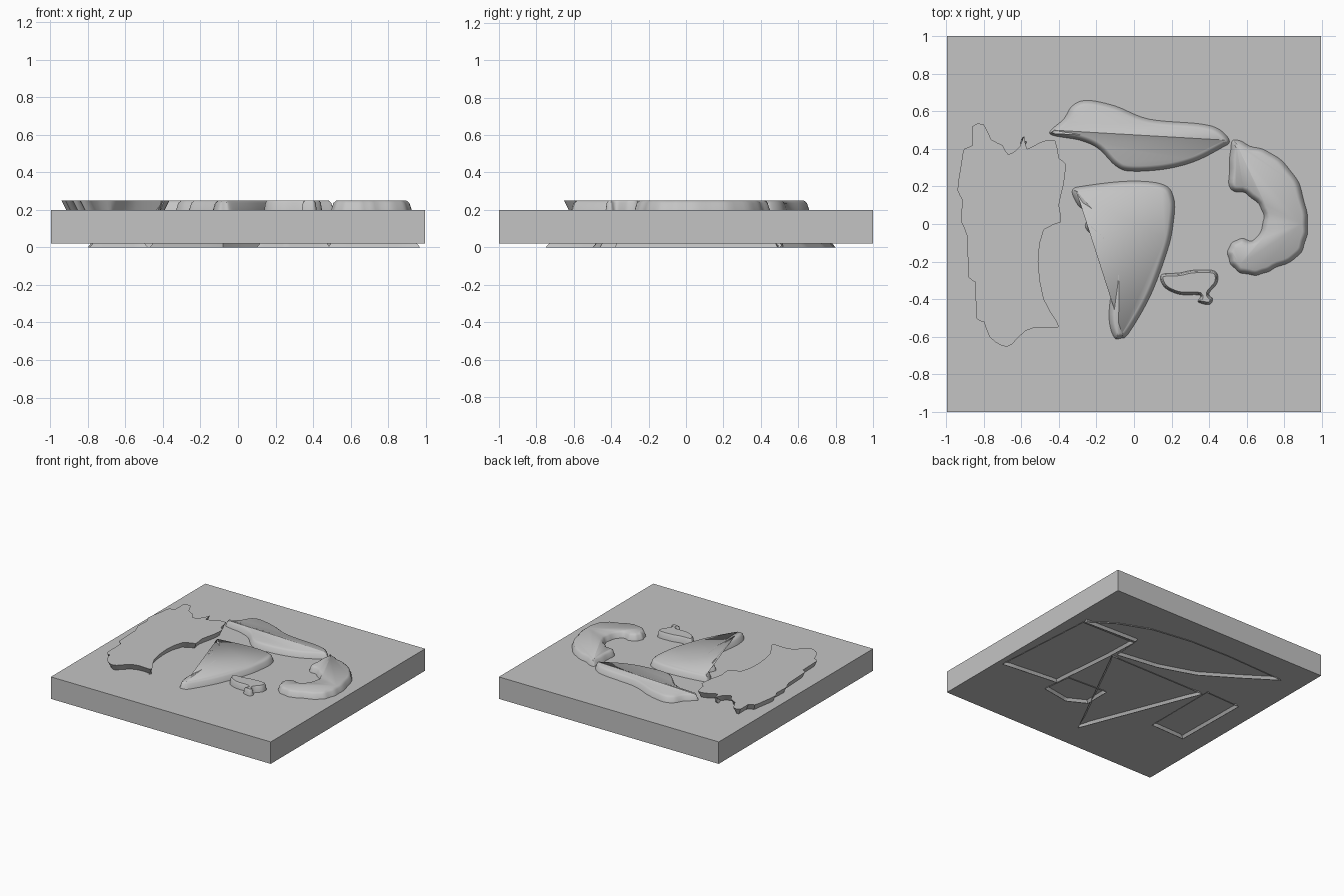
import bpy, bmesh, math
from mathutils import Vector

if "Cube" in bpy.data.objects:
    bpy.data.objects.remove(bpy.data.objects["Cube"])

grey = bpy.data.materials.new("plain grey")
grey.diffuse_color = (0.55, 0.55, 0.55, 1)
grey.use_nodes = True
grey.node_tree.nodes["Principled BSDF"].inputs["Base Color"].default_value = grey.diffuse_color


def finish(bm, name, smooth=True):
    mesh = bpy.data.meshes.new(name)
    bm.to_mesh(mesh)
    bm.free()
    obj = bpy.data.objects.new(name, mesh)
    bpy.context.collection.objects.link(obj)
    mesh.materials.append(grey)
    if smooth:
        bpy.ops.object.select_all(action='DESELECT')
        obj.select_set(True)
        bpy.context.view_layer.objects.active = obj
        bpy.ops.object.shade_smooth_by_angle(angle=math.radians(50))
    return obj


def rounded(pts, steps):
    """Closed Catmull-Rom curve through the points."""
    p = [Vector(q) for q in pts]
    n, out = len(p), []
    for i in range(n):
        a, b, c, d = p[i - 1], p[i], p[(i + 1) % n], p[(i + 2) % n]
        for s in range(steps):
            t = s / steps
            out.append(0.5 * (2 * b + (c - a) * t + (2 * a - 5 * b + 4 * c - d) * t * t
                              + (3 * b - a - 3 * c + d) * t ** 3))
    return out


def inset(pts, dist):
    """Move a clockwise outline inward."""
    out = []
    for i, p in enumerate(pts):
        t = (pts[(i + 1) % len(pts)] - pts[i - 1]).normalized()
        out.append(p + Vector((t.y, -t.x)) * dist)
    return out


def loft(name, rings, cap_top):
    """Skin stacked outlines given as (points, z)."""
    bm = bmesh.new()
    loops = [[bm.verts.new((p.x, p.y, z)) for p in pts] for pts, z in rings]
    n = len(loops[0])
    for lo, hi in zip(loops, loops[1:]):
        for i in range(n):
            j = (i + 1) % n
            # clockwise outlines: this order faces outward
            bm.faces.new((lo[i], hi[i], hi[j], lo[j]))
    if cap_top:
        bm.faces.new(list(reversed(loops[-1])))
    return finish(bm, name)


# square base slab
bm = bmesh.new()
bmesh.ops.create_cube(bm, size=1)
for v in bm.verts:
    v.co = Vector((v.co.x * 1.994, v.co.y * 2, v.co.z * 0.18 + 0.11))
finish(bm, "base_slab", False)

# raised outlines on the top, clockwise from above
ragged = [(-.86, .52), (-.80, .53), (-.76, .45), (-.70, .42), (-.67, .37), (-.61, .41),
          (-.585, .47), (-.57, .40), (-.50, .435), (-.42, .445), (-.40, .35), (-.365, .32),
          (-.375, .21), (-.40, .10), (-.39, .01), (-.48, -.03), (-.51, -.20), (-.48, -.40),
          (-.41, -.52), (-.41, -.555), (-.50, -.55), (-.58, -.57), (-.65, -.64), (-.70, -.65),
          (-.77, -.60), (-.80, -.52), (-.84, -.50), (-.845, -.31), (-.88, -.285), (-.89, -.06),
          (-.92, .01), (-.915, .13), (-.94, .18), (-.92, .32), (-.905, .40), (-.86, .42)]
wing = [(-.45, .48), (-.375, .56), (-.33, .63), (-.25, .66), (-.10, .63), (.08, .56),
        (.35, .535), (.455, .505), (.51, .44), (.46, .40), (.32, .33), (.16, .29),
        (-.02, .28), (-.10, .31), (-.19, .40), (-.29, .445)]
wedge = [(-.33, .18), (-.26, .205), (-.02, .23), (.16, .21), (.215, .13), (.21, 0),
         (.18, -.14), (.09, -.38), (-.025, -.58), (-.07, -.61), (-.11, -.60), (-.135, -.48),
         (-.11, -.21), (-.18, -.10), (-.26, -.02), (-.24, .05), (-.30, .10)]
hook = [(.525, .45), (.62, .42), (.75, .37), (.87, .24), (.925, .05), (.92, -.08),
        (.87, -.18), (.75, -.24), (.66, -.275), (.56, -.26), (.505, -.20), (.50, -.125),
        (.56, -.075), (.64, -.08), (.685, .01), (.67, .09), (.59, .16), (.51, .185), (.505, .32)]
islet = [(.145, -.27), (.24, -.26), (.32, -.245), (.43, -.25), (.445, -.31), (.40, -.37),
         (.42, -.40), (.40, -.43), (.34, -.415), (.35, -.38), (.24, -.375), (.16, -.335)]

# pieces that narrow towards the top
for name, pts, taper, ripple in (("wing_relief", wing, .03, 0), ("wedge_relief", wedge, .03, 0),
                                 ("hook_relief", hook, .03, .005), ("islet_relief", islet, .015, 0)):
    line = rounded(pts, 6)
    if ripple:
        edge = inset(line, ripple)
        line = [a.lerp(b, 0.5 + 0.5 * math.sin(i * math.tau / 5))
                for i, (a, b) in enumerate(zip(line, edge))]
    loft(name, [(line, .195), (inset(line, taper * .45), .237), (inset(line, taper), .25)], True)

# ragged piece that widens towards the top
line = rounded(ragged, 2)
loft("ragged_relief", [(inset(line, .028), .195), (line, .25)], True)

# thin open rims under the slab, flaring downwards
rims = {
    "ragged_rim": [(-.80, .27), (-.48, .28), (-.48, -.36), (-.79, -.37)],
    "wing_rim": [(-.79, .78), (-.26, .80), (.10, .79), (.44, .74), (.70, .64), (.91, .50),
                 (.42, .52), (.40, .28), (.05, .33), (-.25, .43), (-.52, .60)],
    "wedge_rim": [(-.47, .24), (.42, .24), (-.08, -.75)],
    "hook_rim": [(.42, .50), (.91, .49), (.97, -.38), (.48, -.33), (.43, .22)],
    "islet_rim": [(.10, -.20), (.46, -.22), (.49, -.46), (.25, -.50), (.10, -.42)],
}
for name, pts in rims.items():
    low = []
    for i, p in enumerate(pts):
        a, b = Vector(p), Vector(pts[(i + 1) % len(pts)])
        low += [a.lerp(b, s / 8) for s in range(8)]
    loft(name, [(low, 0), (inset(low, .02), .022)], False)
